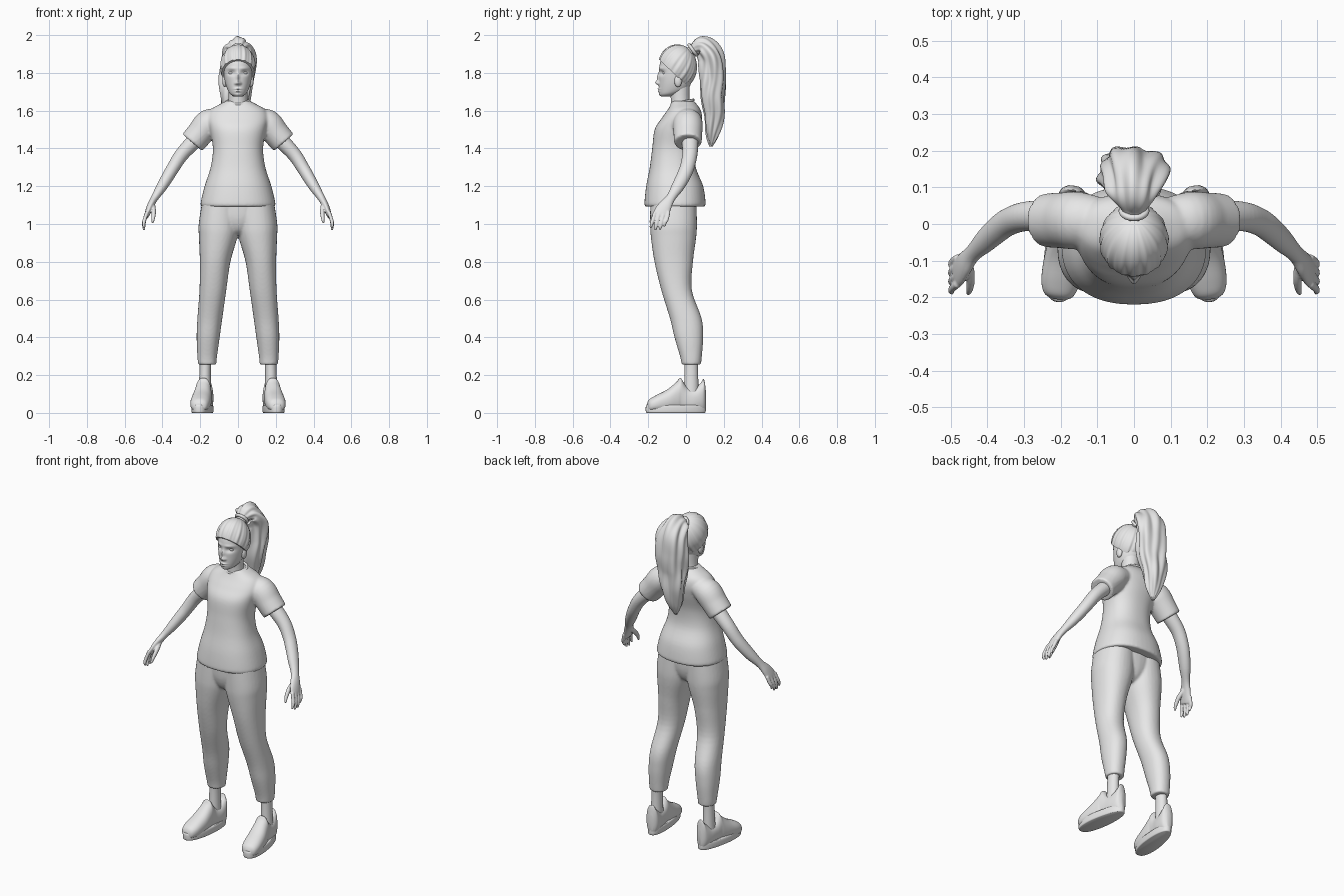
import bpy, bmesh, math
from mathutils import Vector, Matrix

if "Cube" in bpy.data.objects:
    bpy.data.objects.remove(bpy.data.objects["Cube"])

X, Y, Z = Vector((1, 0, 0)), Vector((0, 1, 0)), Vector((0, 0, 1))
grey = bpy.data.materials.new("plain_grey")
grey.diffuse_color = (0.8, 0.8, 0.8, 1)
grey.use_nodes = True
grey.node_tree.nodes["Principled BSDF"].inputs["Base Color"].default_value = grey.diffuse_color


def resample(ctrl, k):
    """Smooth spline through control rows."""
    out, m = [], len(ctrl)
    for i in range(m - 1):
        p0, p1, p2, p3 = (ctrl[max(0, min(m - 1, i + d))] for d in (-1, 0, 1, 2))
        for j in range(k):
            t = j / k
            out.append([0.5 * (2 * b + (c - a) * t + (2 * a - 5 * b + 4 * c - d) * t * t
                               + (3 * b - a - 3 * c + d) * t ** 3)
                        for a, b, c, d in zip(p0, p1, p2, p3)])
    return out + [list(ctrl[-1])]


def loft(bm, ctrl, k=5, n=32, p=2.0, frame=None, ref=Y, warp=None):
    """Skin rows of (x, y, z, radius_u, radius_v); fixed frame or path-following."""
    rows = resample(ctrl, k)
    cs = [Vector(r[:3]) for r in rows]
    rings = []
    for i, r in enumerate(rows):
        if frame:
            u, v = frame
        else:
            t = (cs[min(i + 1, len(cs) - 1)] - cs[max(i - 1, 0)]).normalized()
            u = (ref - t * ref.dot(t)).normalized()
            v = t.cross(u)
        ring = []
        for j in range(n):
            a = 2 * math.pi * j / n
            c, s = math.cos(a), math.sin(a)
            w = warp(a, i / len(rows)) if warp else 1
            pu = math.copysign(abs(c) ** (2 / p), c) * max(r[3], 0.002) * w
            pv = math.copysign(abs(s) ** (2 / p), s) * max(r[4], 0.002) * w
            ring.append(bm.verts.new(cs[i] + u * pu + v * pv))
        rings.append(ring)
    for a, b in zip(rings, rings[1:]):
        for j in range(n):
            bm.faces.new((a[j], a[(j + 1) % n], b[(j + 1) % n], b[j]))
    bm.faces.new(rings[0][::-1])
    bm.faces.new(rings[-1])


def mirror(bm):
    geom = bmesh.ops.duplicate(bm, geom=bm.verts[:] + bm.edges[:] + bm.faces[:])["geom"]
    for v in geom:
        if isinstance(v, bmesh.types.BMVert):
            v.co.x *= -1


def finish(name, bm, voxel=0, smooth=0):
    bmesh.ops.recalc_face_normals(bm, faces=bm.faces[:])
    me = bpy.data.meshes.new(name)
    bm.to_mesh(me)
    bm.free()
    ob = bpy.data.objects.new(name, me)
    bpy.context.collection.objects.link(ob)
    style(ob)
    if voxel:
        mod = ob.modifiers.new("blend", "REMESH")
        mod.mode, mod.voxel_size, mod.use_smooth_shade = "VOXEL", voxel, True
        sm = ob.modifiers.new("soften", "SMOOTH")
        sm.factor, sm.iterations = 0.5, smooth
    return ob


def style(ob):
    ob.data.materials.append(grey)
    bpy.ops.object.select_all(action="DESELECT")
    ob.select_set(True)
    bpy.context.view_layer.objects.active = ob
    bpy.ops.object.shade_smooth_by_angle(angle=math.radians(50))


def ring(name, loc, rot, major, minor, scale=(1, 1, 1)):
    bpy.ops.mesh.primitive_torus_add(location=loc, rotation=rot, major_radius=major,
                                     minor_radius=minor, major_segments=48, minor_segments=12)
    ob = bpy.context.object
    ob.name, ob.scale = name, scale
    style(ob)


# T-shirt: sleeves blended into the torso
bm = bmesh.new()
loft(bm, [(.08, .01, 1.56, .06, .05), (.15, .01, 1.535, .078, .075),
          (.20, .01, 1.48, .076, .071), (.242, .01, 1.431, .073, .069)])
mirror(bm)
loft(bm, [(0, -.058, 1.092, .193, .157), (0, -.058, 1.11, .198, .162),
          (0, -.06, 1.2, .177, .151), (0, -.07, 1.3, .145, .122),
          (0, -.064, 1.4, .133, .115), (0, -.045, 1.5, .15, .121),
          (0, -.022, 1.56, .162, .107), (0, -.01, 1.605, .145, .087),
          (0, -.012, 1.635, .095, .068), (0, -.017, 1.652, .062, .058)],
     n=48, p=2.3, frame=(X, Y))
finish("shirt", bm, 0.007, 5)
ring("collar", (0, -.019, 1.645), (.2, 0, 0), .062, .007, (1, .95, 1))

# Trousers: legs blended into the pelvis
bm = bmesh.new()
loft(bm, [(.09, -.067, 1.12, .1, .122), (.1, -.066, 1.0, .108, .124),
          (.105, -.066, .93, .102, .12), (.121, -.065, .8, .081, .102),
          (.133, -.05, .65, .071, .081), (.149, -.001, .5, .066, .084),
          (.158, .015, .4, .061, .076), (.163, .026, .3, .052, .058),
          (.163, .028, .255, .048, .051)], p=2.2, frame=(X, Y))
mirror(bm)
loft(bm, [(0, -.067, 1.12, .19, .121), (0, -.067, 1.03, .15, .116),
          (0, -.067, .97, .08, .095), (0, -.067, .94, .03, .06)], frame=(X, Y))
finish("trousers", bm, 0.007, 5)

# Ankles
bm = bmesh.new()
loft(bm, [(.17, .028, .3, .033, .038), (.174, .028, .22, .03, .036),
          (.176, .028, .08, .034, .04)], n=24, frame=(X, Y))
mirror(bm)
finish("ankles", bm)

# Shoes, turned slightly outward
turn = Matrix.Translation((.175, .028, 0)) @ Matrix.Rotation(.14, 4, "Z") @ Matrix.Translation((0, -.028, 0))
bm = bmesh.new()
loft(bm, [(0, -.208, .033, .018, .018), (0, -.195, .04, .04, .032),
          (0, -.16, .049, .052, .044), (0, -.10, .064, .053, .06),
          (0, -.05, .083, .047, .081), (0, -.03, .093, .043, .092),
          (0, 0, .073, .041, .069), (0, .04, .068, .042, .063),
          (0, .078, .081, .038, .077), (0, .095, .092, .03, .088),
          (0, .105, .07, .014, .05)], n=40, p=2.3, frame=(X, Z))
bm.transform(turn)
mirror(bm)
finish("shoe_uppers", bm)
bm = bmesh.new()
loft(bm, [(0, -.055, 0, .05, .155), (0, -.055, .006, .054, .16),
          (0, -.055, .034, .054, .16), (0, -.055, .042, .05, .156)],
     k=3, n=48, p=2.4, frame=(X, Y))
for v in bm.verts:  # narrower heel
    v.co.x *= 1 - .8 * max(0, v.co.y + .08)
bm.transform(turn)
mirror(bm)
finish("shoe_soles", bm)

# Arms with palms, fingers and thumbs
bm = bmesh.new()
loft(bm, [(.17, .02, 1.50, .042, .042), (.24, .022, 1.43, .043, .041),
          (.30, .02, 1.365, .04, .037), (.342, .006, 1.30, .038, .034),
          (.372, -.015, 1.25, .037, .032), (.405, -.045, 1.195, .033, .028),
          (.44, -.08, 1.14, .025, .02), (.462, -.108, 1.10, .035, .018),
          (.478, -.13, 1.06, .041, .015), (.485, -.138, 1.038, .034, .011)])
for i, drop in enumerate((.012, 0, .002, .02)):
    y = -.17 + .024 * i
    loft(bm, [(.481, y + .006, 1.065, .01, .01), (.494, y - .004, 1.025, .011, .01),
              (.499, y - .012, .99 + drop, .0095, .009), (.496, y - .017, .967 + drop, .006, .006)], n=12)
loft(bm, [(.452, -.105, 1.105, .013, .013), (.446, -.145, 1.07, .014, .012),
          (.448, -.175, 1.035, .011, .01), (.453, -.19, 1.005, .006, .006)], n=12)
mirror(bm)
finish("arms_and_hands", bm, 0.004, 3)

# Neck
bm = bmesh.new()
loft(bm, [(0, -.022, 1.60, .06, .06), (0, -.03, 1.65, .05, .05),
          (0, -.033, 1.74, .05, .053)], frame=(X, Y))
finish("neck", bm)

# Head, with facial features pushed out of or into the front
bm = bmesh.new()
loft(bm, [(0, -.105, 1.674, .018, .024), (0, -.088, 1.687, .04, .051),
          (0, -.068, 1.71, .055, .075), (0, -.057, 1.75, .068, .086),
          (0, -.05, 1.80, .076, .093), (0, -.045, 1.85, .078, .093),
          (0, -.045, 1.90, .065, .075), (0, -.045, 1.93, .03, .04)],
     k=14, n=96, frame=(X, Y))
bumps = [(0, 1.775, .008, .022, .011), (0, 1.748, .011, .011, .019),      # nose
         (.012, 1.744, .007, .007, .007), (.034, 1.80, .02, .013, -.012),  # nostrils, sockets
         (0, 1.715, .018, .005, .007), (0, 1.702, .016, .005, .007),      # lips
         (0, 1.684, .02, .01, .004), (.032, 1.824, .025, .008, .004)]     # chin, brows
for v in bm.verts:
    if v.co.y < -.07:
        x, z = abs(v.co.x), v.co.z
        v.co.y -= sum(a * math.exp(-((x - bx) / sx) ** 2 - ((z - bz) / sz) ** 2)
                      for bx, bz, sx, sz, a in bumps)
finish("head", bm)

# Eyes and ears
for name, loc, size in (("eyes", (.034, -.111, 1.80), (.016, .013, .01)),
                        ("ears", (.07, -.042, 1.757), (.013, .02, .032))):
    bm = bmesh.new()
    bmesh.ops.create_uvsphere(bm, u_segments=24, v_segments=16, radius=1)
    bm.transform(Matrix.Translation(loc) @ Matrix.Diagonal((*size, 1)))
    mirror(bm)
    finish(name, bm)

# Hair cap: combed ridges running towards the tie, cut along the hairline
bm = bmesh.new()
bmesh.ops.create_uvsphere(bm, u_segments=112, v_segments=64, radius=1)
bm.transform(Matrix.Rotation(-.64, 4, "X"))
axis = Vector((0, .6, .8))
side = axis.cross(X)
for v in bm.verts:
    a = math.atan2(v.co.dot(side), v.co.x)
    spread = 1 - abs(v.co.dot(axis))
    v.co *= 1 + spread * (.022 * math.sin(15 * a) + .014 * math.sin(26 * a + 1))
bm.transform(Matrix.Translation((0, -.045, 1.832)) @ Matrix.Diagonal((.093, .103, .118, 1)))
cut = bmesh.ops.bisect_plane(bm, geom=bm.verts[:] + bm.edges[:] + bm.faces[:],
                             plane_co=(0, -.14, 1.868), plane_no=(0, .7, .74), clear_inner=True)
rim = [e for e in cut["geom_cut"] if isinstance(e, bmesh.types.BMEdge)]
bmesh.ops.edgeloop_fill(bm, edges=rim)
finish("hair_cap", bm)

# Ponytail with twisting locks, and its tie
bm = bmesh.new()
loft(bm, [(0, .01, 1.90, .03, .026), (0, .042, 1.925, .034, .03),
          (0, .085, 1.935, .066, .055), (0, .132, 1.88, .085, .067),
          (-.005, .145, 1.78, .09, .067), (-.012, .14, 1.68, .082, .066),
          (-.02, .15, 1.58, .066, .054), (-.025, .14, 1.48, .042, .036),
          (-.025, .132, 1.41, .008, .008)], k=9, n=72, ref=X,
     warp=lambda a, s: 1 + min(1, s * 4) * (.09 * math.sin(4 * a + 7 * s)
                                            + .06 * math.sin(9 * a - 9 * s)
                                            + .04 * math.sin(3 * a + 22 * s)))
finish("ponytail", bm)
ring("hair_tie", (0, .036, 1.921), (-.95, 0, 0), .033, .009)
